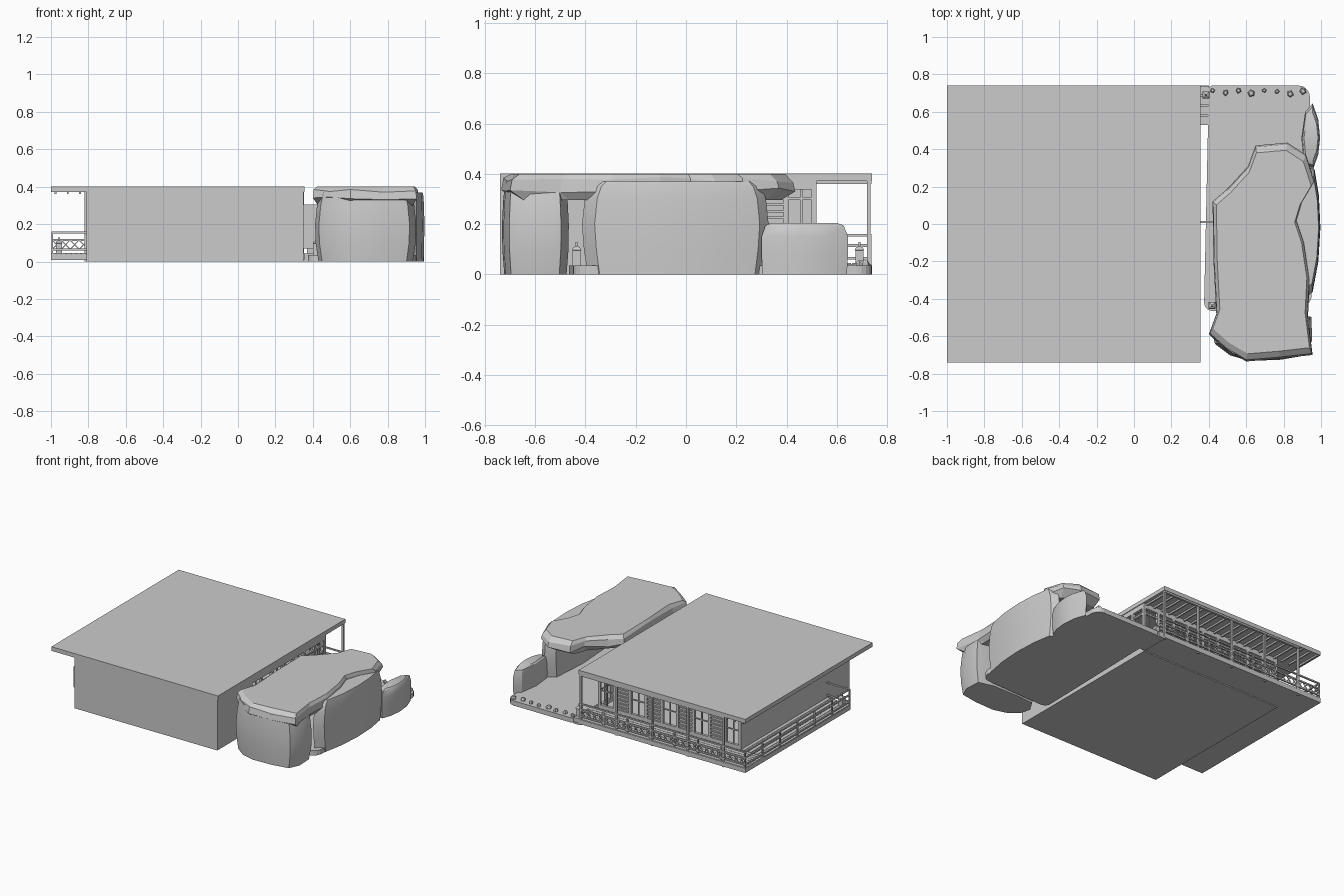
import bpy, bmesh, math, random
from mathutils import Vector, Matrix

if "Cube" in bpy.data.objects:
    bpy.data.objects.remove(bpy.data.objects["Cube"])

random.seed(4)


def finish(name, bm, smooth=None):
    bmesh.ops.recalc_face_normals(bm, faces=bm.faces[:])
    me = bpy.data.meshes.new(name)
    bm.to_mesh(me)
    bm.free()
    ob = bpy.data.objects.new(name, me)
    bpy.context.collection.objects.link(ob)
    if smooth:
        bpy.ops.object.select_all(action='DESELECT')
        ob.select_set(True)
        bpy.context.view_layer.objects.active = ob
        bpy.ops.object.shade_smooth_by_angle(angle=math.radians(smooth))
    return ob


def boxes(name, items):
    # each item: x0, x1, y0, y1, z0, z1
    bm = bmesh.new()
    for x0, x1, y0, y1, z0, z1 in items:
        m = Matrix.Translation(((x0 + x1) / 2, (y0 + y1) / 2, (z0 + z1) / 2)) \
            @ Matrix.Diagonal((x1 - x0, y1 - y0, z1 - z0, 1))
        bmesh.ops.create_cube(bm, size=1, matrix=m)
    return finish(name, bm)


def beams(name, segs, t):
    # square bars between pairs of points
    bm = bmesh.new()
    for a, b in segs:
        a, b = Vector(a), Vector(b)
        m = Matrix.Translation((a + b) / 2) @ (b - a).to_track_quat('Z', 'Y').to_matrix().to_4x4() \
            @ Matrix.Diagonal((t, t, (b - a).length, 1))
        bmesh.ops.create_cube(bm, size=1, matrix=m)
    return finish(name, bm)


def loft(name, outline, levels, smooth=None, jitter=0.0):
    # stack scaled copies of a plan outline; levels are (z, scale)
    bm = bmesh.new()
    n = len(outline)
    cx = sum(p[0] for p in outline) / n
    cy = sum(p[1] for p in outline) / n
    rings = []
    for i, (z, s) in enumerate(levels):
        dz = jitter if 0 < i < len(levels) - 1 else 0
        rings.append([bm.verts.new((cx + (x - cx) * s, cy + (y - cy) * s,
                                    z + random.uniform(-dz, dz))) for x, y in outline])
    for a, b in zip(rings, rings[1:]):
        for i in range(n):
            j = (i + 1) % n
            bm.faces.new((a[i], a[j], b[j], b[i]))
    bm.faces.new(rings[0][::-1])
    bm.faces.new(rings[-1])
    return finish(name, bm, smooth)


WX0, WX1, WY0, WY1 = -0.81, 0.35, -0.74, 0.52   # house walls
FL, CE = 0.045, 0.372                            # floor and ceiling heights

# House shell
boxes("roof", [(-1, 0.355, -0.74, 0.74, CE, 0.402)])
boxes("house_floor", [(WX0, WX1, WY0, WY1, 0, FL)])
boxes("front_wall", [(WX0, WX1, WY0, WY0 + 0.02, FL, CE)])
boxes("left_wall", [(WX0, WX0 + 0.02, WY0 + 0.02, WY1, FL, CE)])
boxes("right_wall", [(WX1 - 0.02, WX1, WY0 + 0.02, -0.34, FL, CE)])

# Porch deck wrapping the back and left sides
boxes("porch_deck", [(-1, 0.355, WY1, 0.74, 0.008, 0.04), (-1, WX0, -0.485, WY1, 0.008, 0.04)])
boxes("deck_boards", [(-1, 0.355, 0.525 + i * 0.027, 0.549 + i * 0.027, 0.04, 0.046) for i in range(8)]
      + [(-0.998 + i * 0.027, -0.974 + i * 0.027, -0.485, WY1, 0.04, 0.046) for i in range(7)])
boxes("roof_rafters", [(-0.98 + i * 0.065, -0.97 + i * 0.065, WY1, 0.735, CE - 0.012, CE) for i in range(21)])
boxes("eave_beam", [(-0.82, 0.35, 0.722, 0.737, CE - 0.012, CE)])
boxes("porch_posts", [(x - 0.007, x + 0.007, 0.72, 0.734, 0.0, CE) for x in (0.345, 0.055, -0.235, -0.525, -0.815)])


# Windowed facades: framed bays, alternately louvred or open with glazing bars
def facade(name, start, end, bays, place):
    w = (end - start) / bays
    items = [place(start, end, 0, 0.02, CE - 0.035, CE), place(start, end, 0, 0.02, FL, FL + 0.025)]
    for i in range(bays + 1):
        p = start + i * w
        items.append(place(max(start, p - 0.01), min(end, p + 0.01), 0, 0.02, FL, CE))
    for i in range(bays):
        a, b = start + i * w, start + (i + 1) * w
        items.append(place(a, b, 0.003, 0.017, 0.295, 0.307))
        if i % 2:
            items.append(place(a, b, 0.004, 0.008, FL, 0.3))
            for k in range(8):
                z = FL + 0.04 + k * 0.027
                items.append(place(a + 0.01, b - 0.01, 0.008, 0.018, z, z + 0.01))
        else:
            m = (a + b) / 2
            items.append(place(m - 0.004, m + 0.004, 0.006, 0.014, FL, CE))
            items.append(place(a, b, 0.006, 0.014, 0.17, 0.178))
    boxes(name, items)


facade("back_facade", WX0, WX1, 9, lambda a, b, d0, d1, z0, z1: (a, b, WY1 - 0.02 + d0, WY1 - 0.02 + d1, z0, z1))
facade("right_facade", -0.34, WY1, 7, lambda a, b, d0, d1, z0, z1: (WX1 - 0.02 + d0, WX1 - 0.02 + d1, a, b, z0, z1))

# Railing around the deck
xs = [0.348 - i * 1.341 / 7 for i in range(8)]
ys = [0.733 - i * 1.213 / 6 for i in range(7)]
YB, XL, YE = 0.733, -0.993, -0.48
rail = [((x, YB, 0.01), (x, YB, 0.158)) for x in xs] + [((XL, y, 0.01), (XL, y, 0.158)) for y in ys]
for z in (0.065, 0.115, 0.156):
    rail += [((XL, YB, z), (0.348, YB, z)), ((XL, YB, z), (XL, YE, z))]
rail += [((XL, YE, 0.156), (WX0, YE, 0.156)), ((XL, YE, 0.065), (WX0, YE, 0.065))]
beams("railing", rail, 0.01)
lattice = []
for i in range(7):
    for k in range(4):
        a = xs[i] - k * 0.0479
        b = a - 0.0479
        lattice += [((a, YB, 0.065), (b, YB, 0.115)), ((b, YB, 0.065), (a, YB, 0.115))]
beams("railing_lattice", lattice, 0.005)

# Side steps down to the garden and a thin gate to the rocks
boxes("side_steps", [(0.355, 0.40, 0.53 + i * 0.053, 0.577 + i * 0.053, 0.012, 0.042) for i in range(4)]
      + [(0.35, 0.40, 0.53, 0.74, 0.0, 0.012)])
boxes("garden_gate", [(0.35, 0.425, 0.005, 0.015, 0.07, 0.305)])

# Garden base plate with rounded corners
plate = []
for cx, cy, a0 in ((0.88, 0.68, 0), (0.42, 0.72, 90), (0.42, -0.42, 180), (0.88, -0.38, 270)):
    r = {0: 0.06, 90: 0.02, 180: 0.045, 270: 0.07}[a0]
    for k in range(6):
        t = math.radians(a0 + 18 * k)
        plate.append((cx + r * math.cos(t), cy + r * math.sin(t)))
loft("garden_base", plate, [(0, 1), (0.035, 1)])

# Boulders
loft("front_boulder", [(0.42, -0.56), (0.44, -0.64), (0.52, -0.70), (0.62, -0.728), (0.78, -0.722), (0.91, -0.70),
                       (0.945, -0.62), (0.94, -0.50), (0.82, -0.47), (0.6, -0.47), (0.47, -0.48)],
     [(0, 0.96), (0.1, 1.02), (0.2, 1.03), (0.3, 0.99), (0.37, 0.93)], 30)
loft("side_boulder", [(0.90, -0.41), (0.955, -0.36), (0.985, -0.2), (0.996, -0.02), (0.988, 0.15), (0.965, 0.29),
                      (0.92, 0.325), (0.86, 0.28), (0.84, 0.0), (0.86, -0.33)],
     [(0, 0.95), (0.1, 0.99), (0.2, 1.01), (0.3, 0.98), (0.35, 0.93), (0.37, 0.87)], 30)
loft("low_boulder", [(0.91, 0.31), (0.96, 0.30), (0.985, 0.37), (0.995, 0.46), (0.985, 0.56), (0.955, 0.645),
                     (0.915, 0.60), (0.895, 0.46)],
     [(0, 0.97), (0.08, 1.0), (0.15, 1.0), (0.195, 0.9), (0.205, 0.75)], 30)
loft("cap_rock", [(0.42, 0.12), (0.50, 0.19), (0.61, 0.31), (0.65, 0.42), (0.82, 0.435), (0.92, 0.37), (0.965, 0.23),
                  (0.90, 0.12), (0.87, 0.02), (0.91, -0.1), (0.94, -0.3), (0.93, -0.5), (0.955, -0.70),
                  (0.78, -0.72), (0.6, -0.735), (0.49, -0.67), (0.40, -0.59), (0.44, -0.48), (0.425, -0.2)],
     [(0.295, 0.9), (0.335, 1.0), (0.375, 0.985), (0.40, 0.93)], None, 0.012)

# Small edging stones along the back of the garden
for i in range(8):
    x, y, r = 0.42 + i * 0.069, 0.705 + random.uniform(-0.012, 0.012), random.uniform(0.012, 0.02)
    pts = [(x + r * random.uniform(0.7, 1.2) * math.cos(k * 1.257 + i),
            y + r * random.uniform(0.7, 1.2) * math.sin(k * 1.257 + i)) for k in range(5)]
    loft("edging_stone", pts, [(0.03, 1), (0.045, 1.0), (0.055, 0.6)])

# Lanterns: square body, neck and cap
for x, y in ((-0.957, -0.445), (0.418, -0.435), (0.385, 0.69)):
    sq = [(x - 0.016, y - 0.016), (x + 0.016, y - 0.016), (x + 0.016, y + 0.016), (x - 0.016, y + 0.016)]
    loft("lantern", sq, [(0.035, 1), (0.095, 1), (0.098, 1.15), (0.108, 0.8), (0.112, 0.3), (0.128, 0.25)])
